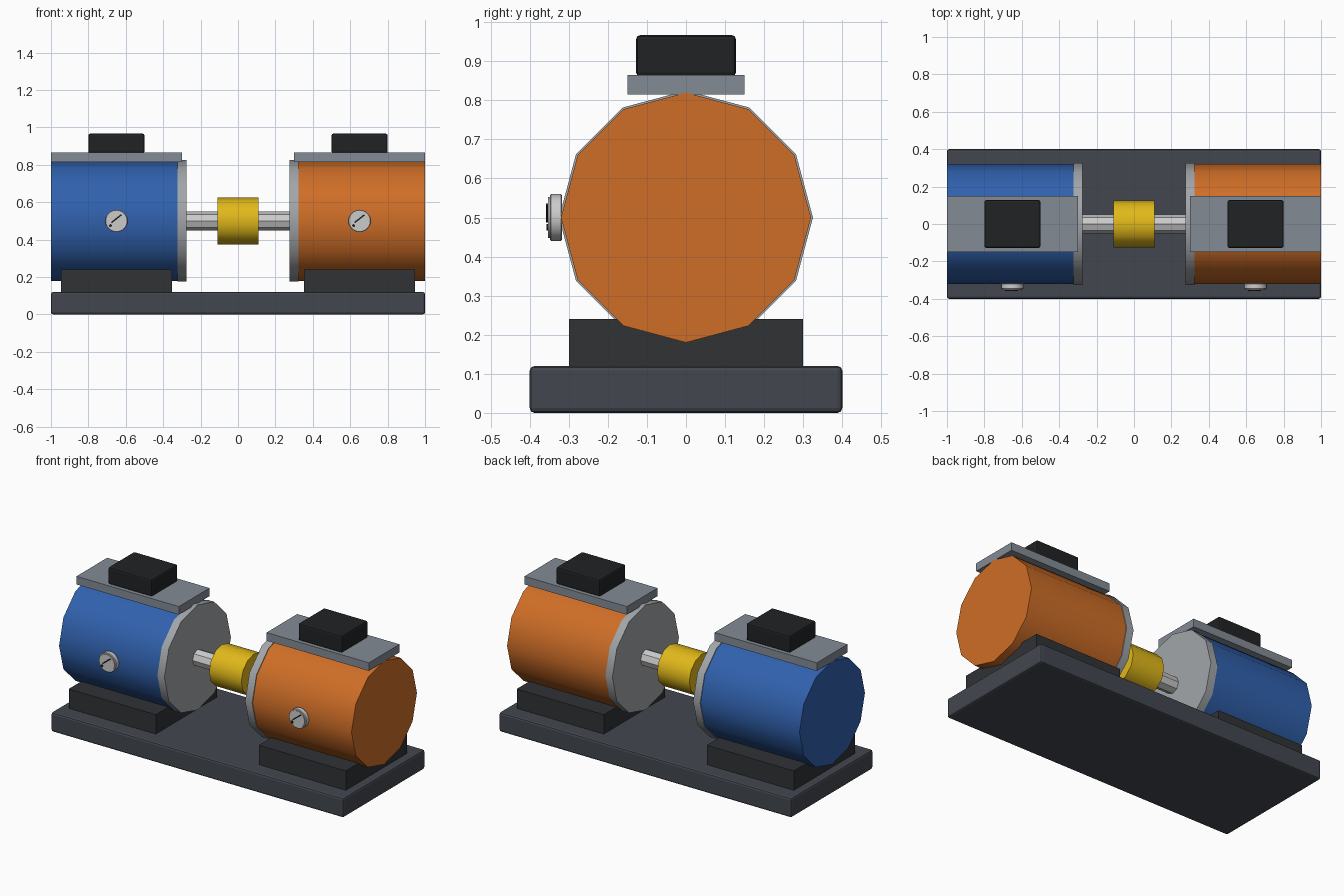
import bpy
from math import pi, radians

if "Cube" in bpy.data.objects:
    bpy.data.objects.remove(bpy.data.objects["Cube"])


def material(name, r, g, b):
    m = bpy.data.materials.new(name)
    m.diffuse_color = (r, g, b, 1)
    m.use_nodes = True
    m.node_tree.nodes["Principled BSDF"].inputs["Base Color"].default_value = m.diffuse_color
    return m


DARK = material("dark_steel", 0.055, 0.063, 0.078)
FOOT = material("foot_black", 0.03, 0.032, 0.036)
BLACK = material("black", 0.015, 0.016, 0.018)
BLUE = material("blue_paint", 0.03, 0.12, 0.42)
ORANGE = material("orange_paint", 0.62, 0.155, 0.02)
YELLOW = material("yellow_paint", 0.75, 0.48, 0.01)
PLATE = material("plate_grey", 0.23, 0.26, 0.3)
FLANGE = material("flange_grey", 0.36, 0.38, 0.4)
STEEL = material("bright_steel", 0.6, 0.61, 0.63)
DIAL = material("dial_white", 0.8, 0.8, 0.8)


def finish(name, mat, bevel, segments=2):
    o = bpy.context.object
    o.name = name
    o.data.materials.append(mat)
    if bevel:
        b = o.modifiers.new("bevel", "BEVEL")
        b.width = bevel
        b.segments = segments
    return o


def box(name, centre, size, mat, bevel=0, rot=(0, 0, 0)):
    bpy.ops.mesh.primitive_cube_add(size=1, location=centre, rotation=rot)
    bpy.context.object.scale = size
    bpy.ops.object.transform_apply(location=False, rotation=False, scale=True)
    return finish(name, mat, bevel)


def cylinder(name, centre, radius, depth, axis, sides, mat, smooth=True, bevel=0):
    rot = (0, pi / 2, 0) if axis == "x" else (pi / 2, 0, 0)
    bpy.ops.mesh.primitive_cylinder_add(vertices=sides, radius=radius, depth=depth,
                                        location=centre, rotation=rot)
    if smooth:
        bpy.ops.object.shade_smooth_by_angle(angle=radians(40))
    return finish(name, mat, bevel, 1)


# Common base plate
box("base_plate", (0, 0, 0.06), (2, 0.8, 0.12), DARK, 0.012)

# Shaft and coupling between the two machines
cylinder("shaft", (0, 0, 0.5), 0.05, 0.6, "x", 8, STEEL, smooth=False)
cylinder("coupling", (0, 0, 0.5), 0.125, 0.22, "x", 12, YELLOW)

# Two mirrored machines: motor on the left, generator on the right
for side, name, paint in ((-1, "motor", BLUE), (1, "generator", ORANGE)):
    x = 0.65 * side
    box(name + "_foot", (x, 0, 0.18), (0.595, 0.6, 0.12), FOOT)
    cylinder(name + "_body", (x, 0, 0.5), 0.32, 0.7, "x", 12, paint)
    cylinder(name + "_flange", (0.3 * side, 0, 0.5), 0.325, 0.048, "x", 12, FLANGE)
    box(name + "_top_plate", (x, 0, 0.84), (0.7, 0.3, 0.05), PLATE)
    box(name + "_terminal_box", (x, 0, 0.914), (0.3, 0.255, 0.106), BLACK, 0.01)

    # Gauge on the front: case, dial, needle and stop pin
    cylinder(name + "_gauge_case", (x, -0.3325, 0.5), 0.06, 0.031, "y", 24, STEEL, bevel=0.003)
    cylinder(name + "_gauge_dial", (x, -0.345, 0.5), 0.052, 0.016, "y", 24, DIAL)
    box(name + "_gauge_needle", (x, -0.354, 0.512), (0.068, 0.008, 0.008), BLACK,
        rot=(0, radians(-38), 0))
    cylinder(name + "_gauge_pin", (x - 0.032, -0.354, 0.475), 0.008, 0.006, "y", 8, BLACK)
